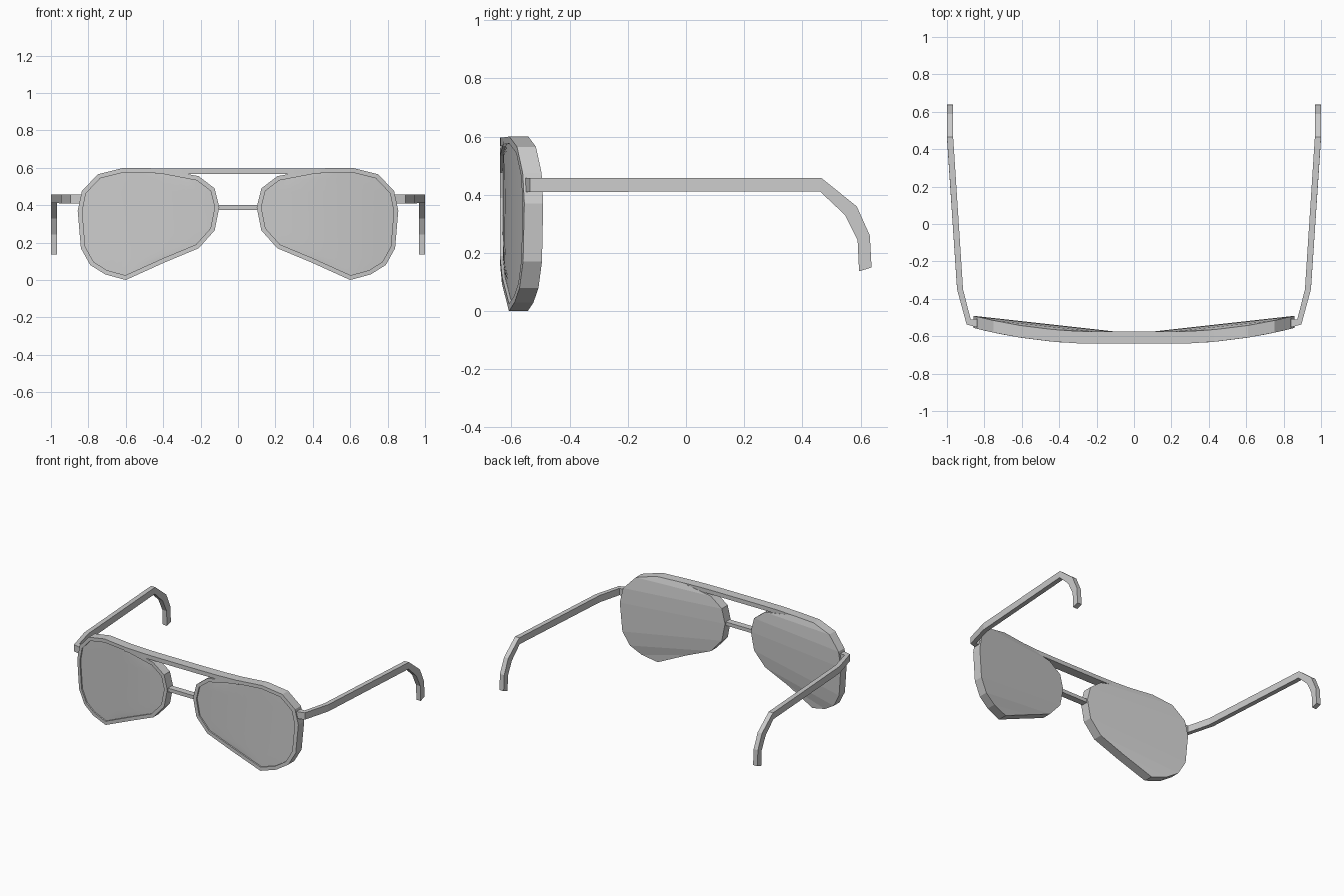
import bpy, bmesh
from mathutils import Vector

if "Cube" in bpy.data.objects:
    bpy.data.objects.remove(bpy.data.objects["Cube"])

DEPTH = 0.065


def front_y(x):
    # wrap-around curve of the front of the frame
    return -0.64 + 0.195 * max(0, abs(x) - 0.2) ** 2


def make(name, verts, faces, mirror=True, smooth=False):
    me = bpy.data.meshes.new(name)
    bm = bmesh.new()
    vs = [bm.verts.new(v) for v in verts]
    for f in faces:
        bm.faces.new([vs[i] for i in f])
    bmesh.ops.remove_doubles(bm, verts=bm.verts, dist=1e-5)
    bmesh.ops.recalc_face_normals(bm, faces=bm.faces)
    for f in bm.faces:
        f.smooth = smooth
    bm.to_mesh(me)
    bm.free()
    ob = bpy.data.objects.new(name, me)
    bpy.context.collection.objects.link(ob)
    if mirror:
        ob.modifiers.new("Mirror", 'MIRROR').use_mirror_merge = False
    return ob


def loft(name, loops, caps=True, mirror=True):
    n = len(loops[0])
    verts = [v for l in loops for v in l]
    faces = [(r*n + i, r*n + (i+1) % n, (r+1)*n + (i+1) % n, (r+1)*n + i)
             for r in range(len(loops) - 1) for i in range(n)]
    if caps:
        faces += [tuple(range(n)), tuple(range(len(verts) - n, len(verts)))]
    return make(name, verts, faces, mirror)


def inset(pts, d):
    # mitred inward offset of a counter-clockwise outline
    out = []
    for i, p in enumerate(pts):
        a = (p - pts[i-1]).normalized()
        b = (pts[(i+1) % len(pts)] - p).normalized()
        na, nb = Vector((-a.y, a.x)), Vector((-b.y, b.x))
        out.append(p + (na + nb) * d / (1 + na.dot(nb)))
    return out


def bent(pts, off):
    return [(p.x, front_y(p.x) + off, p.y) for p in pts]


def sheet(name, pts, off, cols, smooth):
    # surface spanned between matching points on both sides of the outline
    rows = len(pts) // 2 + 1
    verts = []
    for k in range(rows):
        a, b = pts[k], pts[-k]
        for c in range(cols + 1):
            p = a.lerp(b, c / cols)
            y0 = front_y(p.x) if cols > 1 else front_y((a, b)[c].x)
            verts.append((p.x, y0 + off, p.y))
    w = cols + 1
    faces = [(k*w + c, k*w + c + 1, (k+1)*w + c + 1, (k+1)*w + c)
             for k in range(1, rows - 1) for c in range(cols)]
    faces += [(0, w + c + 1, w + c) for c in range(cols)]
    return make(name, verts, faces, True, smooth)


# lens outline (x, z), from the lowest point up the outer side
outline = [Vector(p) for p in [
    (.60, 0), (.71, .03), (.79, .08), (.84, .17), (.857, .37), (.835, .475),
    (.75, .565), (.61, .60), (.43, .597), (.21, .555), (.125, .49), (.10, .39),
    (.125, .265), (.21, .17), (.39, .095)]]
inner = inset(outline, 0.024)

# rims
loft("rim", [bent(outline, DEPTH), bent(outline, 0), bent(inner, 0),
             bent(inner, 0.012)], caps=False)

# lenses: curved front, flush back
sheet("lens_front", inner, 0.010, 10, True)
sheet("lens_back", outline, DEPTH, 1, False)


# brow bar and nose bridge
def bar(name, xs, z0, z1, y0, y1):
    loft(name, [[(x, front_y(x) + y0, z0), (x, front_y(x) + y1, z0),
                 (x, front_y(x) + y1, z1), (x, front_y(x) + y0, z1)]
                for x in xs], mirror=False)


bar("brow_bar", [-.44, -.3, -.17, .17, .3, .44], .568, .597, 0, DEPTH)
bar("nose_bridge", [-.115, .115], .375, .40, .01, .055)

# temples: hinge and arm sections in plan, then the hooked ear tip
plan = [(.84, -.552, .84, -.508), (.895, -.537, .873, -.51),
        (.946, -.35, .914, -.35)]
tip = [(.465, .458, .46, .412), (.587, .36, .547, .33),
       (.632, .26, .59, .243), (.638, .15, .595, .137)]
sections = [[(xo, yo, .458), (xi, yi, .458), (xi, yi, .41), (xo, yo, .41)]
            for xo, yo, xi, yi in plan]
sections += [[(1, yt, zt), (.967, yt, zt), (.967, yb, zb), (1, yb, zb)]
             for yt, zt, yb, zb in tip]
loft("temple", sections)
